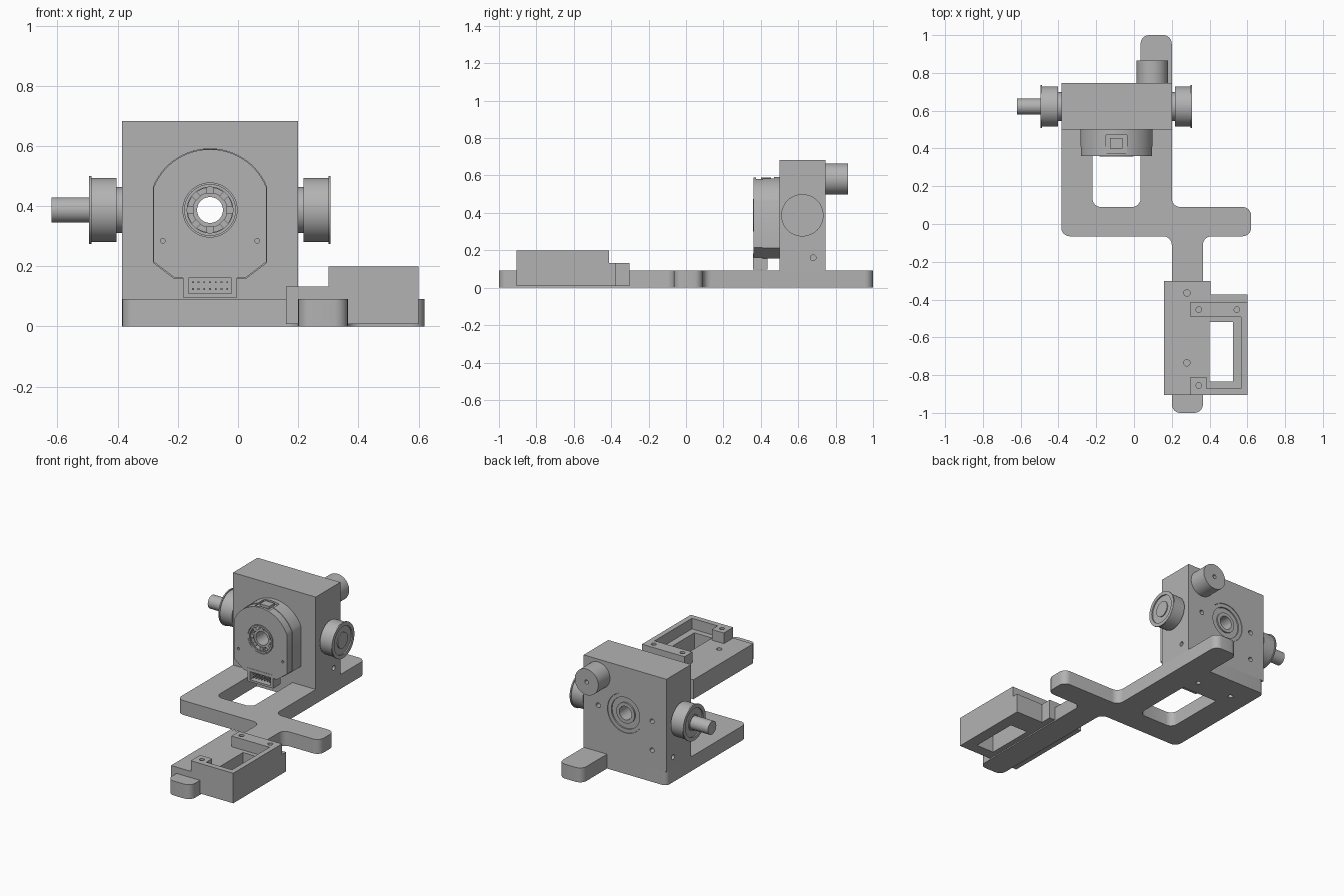
import bpy, bmesh, math
from mathutils import Vector, Matrix

if "Cube" in bpy.data.objects:
    bpy.data.objects.remove(bpy.data.objects["Cube"])

GREY = (0.45, 0.45, 0.45, 1)
mat = bpy.data.materials.new("machine_grey")
mat.use_nodes = True
mat.diffuse_color = GREY
mat.node_tree.nodes["Principled BSDF"].inputs["Base Color"].default_value = GREY

CX, CZ = -0.093, 0.387      # motor axis
SY = 0.622                  # pulley axis depth


def finish(name, bm):
    bmesh.ops.remove_doubles(bm, verts=bm.verts, dist=1e-5)
    bmesh.ops.recalc_face_normals(bm, faces=bm.faces)
    mesh = bpy.data.meshes.new(name)
    bm.to_mesh(mesh)
    bm.free()
    mesh.materials.append(mat)
    ob = bpy.data.objects.new(name, mesh)
    bpy.context.collection.objects.link(ob)
    return ob


def boxes(name, *ranges):
    """One object of boxes, each given as x0, x1, y0, y1, z0, z1."""
    bm = bmesh.new()
    for x0, x1, y0, y1, z0, z1 in ranges:
        m = Matrix.Translation(((x0 + x1) / 2, (y0 + y1) / 2, (z0 + z1) / 2))
        m = m @ Matrix.Diagonal((x1 - x0, y1 - y0, z1 - z0, 1))
        bmesh.ops.create_cube(bm, size=1, matrix=m)
    return finish(name, bm)


def prism(name, pts, lo, hi, axis="Z"):
    bm = bmesh.new()
    place = (lambda u, v, w: (u, v, w)) if axis == "Z" else (lambda u, v, w: (u, w, v))
    rings = [[bm.verts.new(place(u, v, w)) for u, v in pts] for w in (lo, hi)]
    n = len(pts)
    for i in range(n):
        j = (i + 1) % n
        bm.faces.new((rings[0][i], rings[0][j], rings[1][j], rings[1][i]))
    for ring in rings:
        bm.faces.new(ring)
    return finish(name, bm)


def lathe(name, profile, axis, origin, seg=48):
    """Revolve a closed (radius, position) loop round a line along the axis."""
    bm = bmesh.new()
    o = Vector(origin)
    rings = []
    for k in range(seg):
        a = 2 * math.pi * k / seg
        c, s = math.cos(a), math.sin(a)
        place = {"X": lambda r, t: (t, r * c, r * s), "Y": lambda r, t: (r * c, t, r * s),
                 "Z": lambda r, t: (r * c, r * s, t)}[axis]
        rings.append([bm.verts.new(o + Vector(place(r, t))) for r, t in profile])
    n = len(profile)
    for k in range(seg):
        p, q = rings[k], rings[(k + 1) % seg]
        for i in range(n):
            j = (i + 1) % n
            if profile[i][0] + profile[j][0] > 0:
                f = [p[i], p[j], q[j], q[i]]
                if profile[i][0] == 0:
                    f = [p[i], p[j], q[j]]
                elif profile[j][0] == 0:
                    f = [p[i], p[j], q[i]]
                bm.faces.new(f)
    return finish(name, bm)


def rod(name, r, lo, hi, axis, origin, seg=48):
    return lathe(name, [(0, lo), (r, lo), (r, hi), (0, hi)], axis, origin, seg)


def cut(ob, *cutters):
    for c in cutters:
        c.hide_render = True
        mod = ob.modifiers.new("cut", "BOOLEAN")
        mod.operation, mod.solver, mod.object = "DIFFERENCE", "EXACT", c
        bpy.context.view_layer.update()
        dg = bpy.context.evaluated_depsgraph_get()
        mesh = bpy.data.meshes.new_from_object(ob.evaluated_get(dg))
        ob.modifiers.clear()
        ob.data = mesh
        bpy.data.objects.remove(c)


def fillet(corners, r=0.045, steps=6):
    """Round every corner; a third value overrides the radius."""
    out = []
    for i, c in enumerate(corners):
        p = Vector(c[:2])
        rad = c[2] if len(c) > 2 else r
        if rad == 0:
            out.append(tuple(p))
            continue
        a = (Vector(corners[i - 1][:2]) - p).normalized()
        b = (Vector(corners[(i + 1) % len(corners)][:2]) - p).normalized()
        for k in range(steps + 1):
            t = math.pi / 2 * k / steps
            out.append(tuple(p + rad * (a * (1 - math.sin(t)) + b * (1 - math.cos(t)))))
    return out


# Base plate with front and rear tails, side arm and window
base = prism("base_plate", fillet([
    (-0.385, -0.065), (0.2, -0.065), (0.2, -1), (0.365, -1), (0.365, -0.065), (0.62, -0.065),
    (0.62, 0.09), (0.2, 0.09), (0.2, 1), (0.035, 1), (0.035, 0.747, 0), (-0.385, 0.747, 0.03)]), 0, 0.092)
window = prism("window_cutter", fillet([(-0.22, 0.09), (0.035, 0.09), (0.035, 0.5, 0), (-0.22, 0.5, 0)]), -0.1, 0.2)
cut(base, window, *[rod("screw_cutter", 0.015, -0.05, 0.04, "Z", (x, 0.6, 0), 16) for x in (-0.25, 0.0)])

# Housing block with bore, bearing seat and screw holes
block = boxes("housing_block", (-0.385, 0.2, 0.499, 0.747, 0.09, 0.682))
cut(block,
    lathe("bore_cutter", [(0, 0.4), (0.045, 0.4), (0.045, 0.7), (0.125, 0.7), (0.125, 0.8), (0, 0.8)],
          "Y", (CX, 0, CZ)),
    *[rod("hole_cutter", 0.015, 0.7, 0.8, "Y", (x, 0, z), 16)
      for x, z in ((CX - 0.19, CZ), (CX + 0.19, CZ), (CX - 0.19, CZ - 0.185))],
    *[rod("side_cutter", 0.015, s - 0.05, s + 0.05, "X", (0, 0.68, 0.16), 16) for s in (-0.385, 0.2)])

# Rear bearing: outer race, shield, inner race
lathe("bearing_outer_race", [(0.1, 0.69), (0.124, 0.69), (0.124, 0.744), (0.1, 0.744)], "Y", (CX, 0, CZ))
lathe("bearing_shield", [(0.06, 0.69), (0.102, 0.69), (0.102, 0.735), (0.06, 0.735)], "Y", (CX, 0, CZ))
lathe("bearing_inner_race", [(0.043, 0.69), (0.065, 0.69), (0.065, 0.744), (0.043, 0.744)], "Y", (CX, 0, CZ))

# Rear roller
roller = rod("rear_roller", 0.083, 0.74, 0.865, "Y", (0.097, 0, 0.581))
cut(roller, rod("roller_cutter", 0.013, 0.82, 0.9, "Y", (0.097, 0, 0.581), 16))


# Flanged pulleys: position measured outward from each block side
def pulley(name, face, d, depth):
    pts = [(0, 0), (0.076, 0), (0.076, 0.018), (0.107, 0.018), (0.107, depth - 0.008), (0.113, depth - 0.008),
           (0.113, depth), (0.09, depth), (0.09, depth - 0.008), (0.05, depth - 0.008),
           (0.05, depth - 0.002), (0, depth - 0.002)]
    lathe(name, [(r, face + d * t) for r, t in pts], "X", (0, SY, CZ))


pulley("left_pulley", 0.2, 1, 0.108)
pulley("right_pulley", -0.385, -1, 0.11)
rod("output_shaft", 0.042, -0.62, -0.39, "X", (0, SY, CZ))


# Encoder housing: round top, straight sides, chamfered bottom
def encoder_outline(s):
    a0 = math.acos(0.19 / 0.205)
    arc = [(0.205 * math.cos(a0 + k * (math.pi - 2 * a0) / 24),
            0.205 * math.sin(a0 + k * (math.pi - 2 * a0) / 24)) for k in range(25)]
    low = [(-0.19, -0.175), (-0.118, -0.23), (0.118, -0.23), (0.19, -0.175)]
    return [(CX + s * u, CZ + s * v) for u, v in arc + low]


def bore():
    return lathe("encoder_bore", [(0, 0.3), (0.09, 0.3), (0.09, 0.368), (0.074, 0.368), (0.074, 0.45),
                                  (0.043, 0.45), (0.043, 0.55), (0, 0.55)], "Y", (CX, 0, CZ))


body = prism("encoder_body", encoder_outline(1), 0.41, 0.5, "Y")
cap = prism("encoder_cap", encoder_outline(0.985), 0.36, 0.41, "Y")
cut(body, bore(), boxes("latch_cutter", (CX - 0.055, CX + 0.055, 0.3, 0.47, 0.574, 0.7)))
cut(cap, bore(), boxes("latch_cutter", (CX - 0.055, CX + 0.055, 0.375, 0.47, 0.574, 0.7)),
    *[rod("pin_cutter", 0.008, 0.3, 0.38, "Y", (CX + s * 0.157, 0, 0.285), 12) for s in (-1, 1)])
boxes("encoder_latch", (CX - 0.033, CX + 0.033, 0.4, 0.455, 0.56, 0.59))

# Encoder hub: raised rim, slotted sleeve with teeth
lathe("hub_rim", [(0.076, 0.365), (0.086, 0.365), (0.086, 0.357), (0.076, 0.357)], "Y", (CX, 0, CZ))
lathe("hub_sleeve", [(0.043, 0.375), (0.058, 0.375), (0.058, 0.455), (0.043, 0.455)], "Y", (CX, 0, CZ))
for k in range(8):
    tooth = boxes(f"hub_tooth_{k + 1}", (0.055, 0.075, 0.37, 0.45, -0.011, 0.011))
    tooth.matrix_world = Matrix.Translation((CX, 0, CZ)) @ Matrix.Rotation(k * math.pi / 4, 4, "Y")

# Cable connector with two rows of pins
conn = boxes("connector_shell", (CX - 0.09, CX + 0.09, 0.358, 0.435, 0.097, 0.182))
cut(conn, boxes("socket_cutter", (CX - 0.072, CX + 0.072, 0.3, 0.41, 0.11, 0.162)))
boxes("connector_pins", *[(CX + i * 0.019 - 0.003, CX + i * 0.019 + 0.003, 0.37, 0.42, z - 0.003, z + 0.003)
                          for i in range(-3, 4) for z in (0.125, 0.147)])

# Sensor bracket: low floor, tall open tray, window and screw holes
bracket = prism("sensor_bracket", [(0.16, -0.905), (0.6, -0.905), (0.6, -0.373), (0.405, -0.373),
                                   (0.405, -0.302), (0.16, -0.302)], 0.008, 0.132)
cut(bracket, boxes("window_cutter", (0.4, 0.525, -0.835, -0.52, -0.1, 0.3)),
    *[rod("floor_cutter", 0.017, 0.1, 0.2, "Z", (0.28, y, 0), 16) for y in (-0.365, -0.735)])
tray = prism("bracket_rim", [(0.3, -0.905), (0.6, -0.905), (0.6, -0.413), (0.3, -0.413), (0.3, -0.493),
                             (0.567, -0.493), (0.567, -0.87), (0.385, -0.87), (0.385, -0.81), (0.3, -0.81)],
             0.13, 0.2)
cut(tray, *[rod("rim_cutter", 0.015, 0.15, 0.25, "Z", (x, y, 0), 16)
            for x, y in ((0.343, -0.453), (0.545, -0.453), (0.343, -0.855))])

# Smooth the round surfaces, keep edges sharp
for ob in bpy.context.scene.objects:
    ob.select_set(ob.type == "MESH")
    if ob.type == "MESH":
        bpy.context.view_layer.objects.active = ob
bpy.ops.object.shade_smooth_by_angle(angle=math.radians(30))
